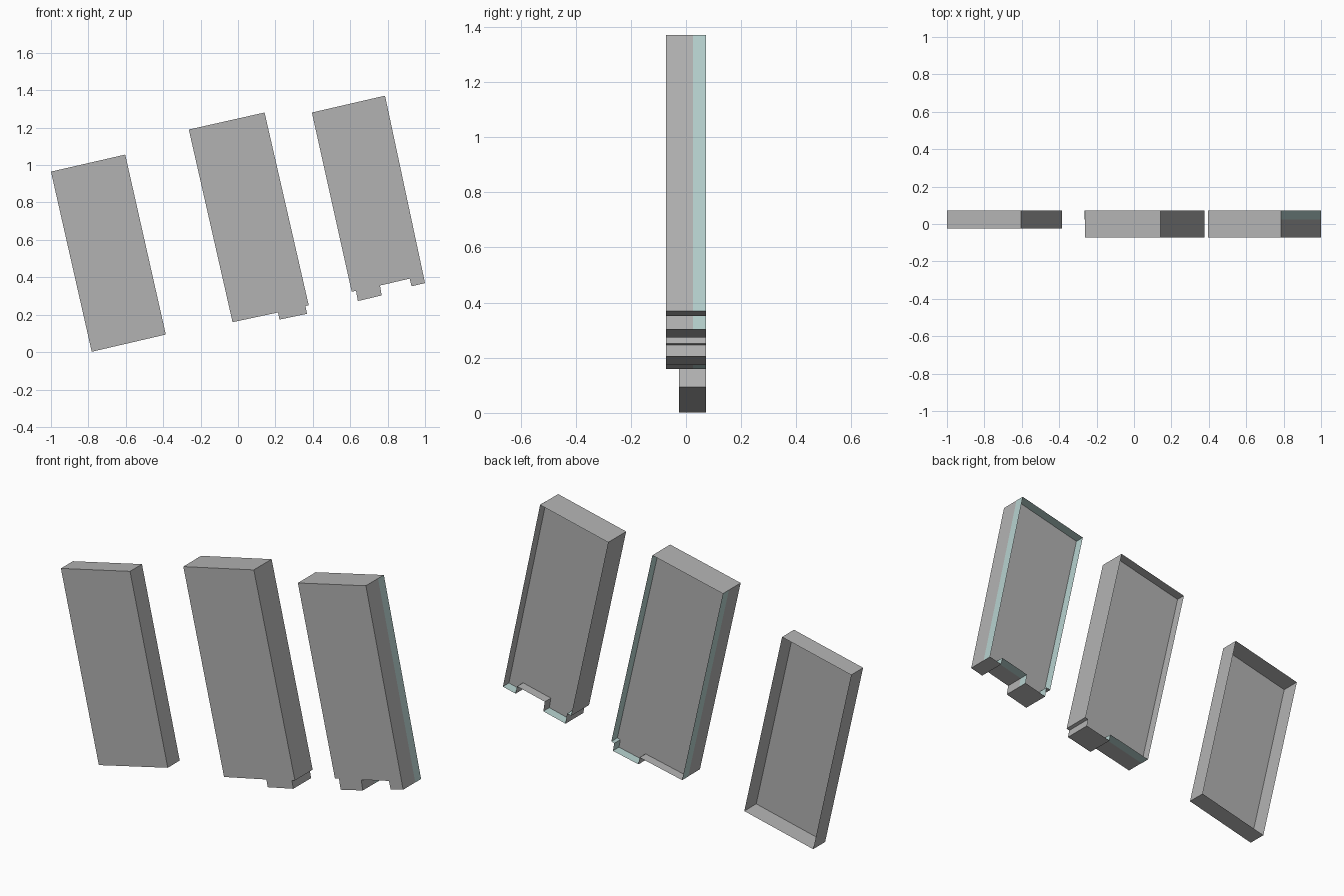
import bpy
import bmesh
from mathutils import Vector

cube = bpy.data.objects.get("Cube")
if cube:
    bpy.data.objects.remove(cube, do_unlink=True)

FRONT, PLATE, BACK = -0.073, 0.025, 0.073   # depths along y
GAP = 0.001                                 # lining plate offset


def material(name, rgb):
    mat = bpy.data.materials.new(name)
    mat.use_nodes = True
    color = (*rgb, 1.0)
    mat.diffuse_color = color
    mat.node_tree.nodes["Principled BSDF"].inputs["Base Color"].default_value = color
    return mat


grey = material("grey", (0.45, 0.45, 0.45))
teal = material("pale_teal", (0.47, 0.64, 0.62))


def make_object(name, bm, mat):
    mesh = bpy.data.meshes.new(name)
    bm.to_mesh(mesh)
    bm.free()
    mesh.materials.append(mat)
    obj = bpy.data.objects.new(name, mesh)
    bpy.context.collection.objects.link(obj)
    return obj


def add_face(bm, points):
    return bm.faces.new([bm.verts.new(p) for p in points])


def wall(bm, a, b, y0, y1):
    add_face(bm, [(a[0], y0, a[1]), (b[0], y0, b[1]),
                  (b[0], y1, b[1]), (a[0], y1, a[1])])


def shell(name, outline, y_front, y_back, y_plate=None):
    """Open-backed tray, with an optional plate set into it."""
    bm = bmesh.new()
    add_face(bm, [(x, y_front, z) for x, z in reversed(outline)])
    if y_plate is not None:
        add_face(bm, [(x, y_plate, z) for x, z in outline])
    for a, b in zip(outline, outline[1:] + outline[:1]):
        wall(bm, a, b, y_front, y_back)
    bmesh.ops.remove_doubles(bm, verts=bm.verts, dist=0.0001)
    bmesh.ops.triangulate(bm, faces=[f for f in bm.faces if len(f.verts) > 4])
    return make_object(name, bm, grey)


def lining(name, outline, sides):
    """Thin plates on the rim: i = inner side, o = outer side, - = none."""
    bm = bmesh.new()
    for a, b, side in zip(outline, outline[1:] + outline[:1], sides):
        if side == "-":
            continue
        along = (Vector(b) - Vector(a)).normalized()
        outward = Vector((-along.y, along.x))     # outlines run clockwise
        shift = outward * (GAP if side == "o" else -GAP)
        wall(bm, Vector(a) + shift, Vector(b) + shift, PLATE, BACK)
    return make_object(name, bm, teal)


# Outlines in x and z, clockwise from the upper left corner
left_outline = [(-1.0, 0.965), (-0.603, 1.056), (-0.386, 0.094), (-0.782, 0.002)]
middle_outline = [(-0.263, 1.19), (0.142, 1.281), (0.378, 0.251), (0.361, 0.246),
                  (0.369, 0.205), (0.222, 0.174), (0.214, 0.212), (-0.029, 0.16)]
right_outline = [(0.395, 1.281), (0.786, 1.371), (1.0, 0.369), (0.928, 0.352),
                 (0.918, 0.393), (0.759, 0.356), (0.768, 0.303), (0.641, 0.273),
                 (0.631, 0.328), (0.608, 0.323)]

# Plain shallow tray
shell("short_panel", left_outline, -PLATE, BACK)

# Deep panels with a recessed back and a lined rim
shell("middle_panel", middle_outline, FRONT, BACK, PLATE)
lining("middle_panel_lining", middle_outline, "-iiiiioo")
shell("tall_panel", right_outline, FRONT, BACK, PLATE)
lining("tall_panel_lining", right_outline, "ioiiooiiii")
